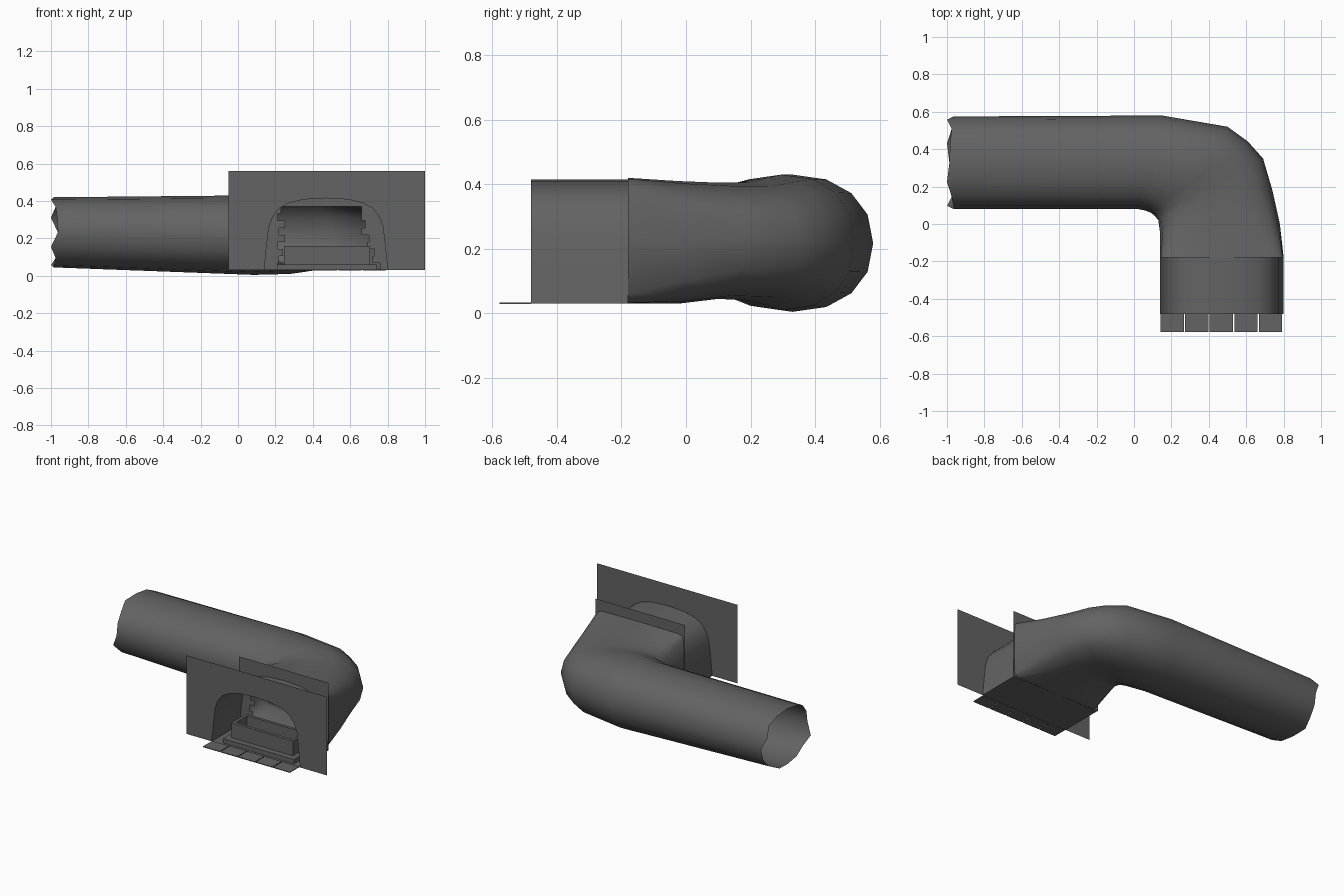
import bpy, bmesh, math

if "Cube" in bpy.data.objects:
    bpy.data.objects.remove(bpy.data.objects["Cube"])

grey = bpy.data.materials.new("dark_grey")
grey.diffuse_color = (0.125, 0.125, 0.125, 1)
grey.use_nodes = True
grey.node_tree.nodes["Principled BSDF"].inputs["Base Color"].default_value = grey.diffuse_color


def make(name, verts, faces, smooth=False):
    me = bpy.data.meshes.new(name)
    me.from_pydata(verts, [], faces)
    me.materials.append(grey)
    bm = bmesh.new()
    bm.from_mesh(me)
    bmesh.ops.recalc_face_normals(bm, faces=bm.faces)
    bm.to_mesh(me)
    bm.free()
    ob = bpy.data.objects.new(name, me)
    bpy.context.collection.objects.link(ob)
    if smooth:
        bpy.context.view_layer.objects.active = ob
        ob.select_set(True)
        bpy.ops.object.shade_smooth_by_angle(angle=math.radians(40))
        ob.select_set(False)
    return ob


def quads(name, rects):
    """Upright rectangles (x0, x1, z0, z1, y)."""
    v, f = [], []
    for x0, x1, z0, z1, y in rects:
        n = len(v)
        v += [(x0, y, z0), (x1, y, z0), (x1, y, z1), (x0, y, z1)]
        f.append((n, n + 1, n + 2, n + 3))
    return make(name, v, f)


def boxes(name, items):
    v, f = [], []
    for x0, x1, y0, y1, z0, z1 in items:
        n = len(v)
        v += [(x, y, z) for x in (x0, x1) for y in (y0, y1) for z in (z0, z1)]
        f += [tuple(n + i for i in q) for q in
              ((0, 1, 3, 2), (4, 6, 7, 5), (0, 4, 5, 1), (2, 3, 7, 6), (0, 2, 6, 4), (1, 5, 7, 3))]
    return make(name, v, f)


# curved tunnel tube: inner side point, outer side point, low z, high z, squareness
stations = [
    (-0.98, 0.08, -0.96, 0.575, 0.045, 0.42, 2.2),
    (0.02, 0.08, 0.15, 0.58, 0.005, 0.43, 2.2),
    (0.06, 0.072, 0.50, 0.52, 0.01, 0.43, 2.3),
    (0.09, 0.06, 0.61, 0.44, 0.025, 0.42, 2.4),
    (0.11, 0.045, 0.69, 0.35, 0.04, 0.405, 2.5),
    (0.13, 0.02, 0.74, 0.18, 0.045, 0.405, 2.8),
    (0.14, -0.05, 0.78, 0.0, 0.03, 0.41, 4.0),
    (0.14, -0.18, 0.80, -0.18, 0.03, 0.42, 12.0),
]
N = 16
verts, faces = [], []
for s, (ix, iy, ox, oy, z0, z1, e) in enumerate(stations):
    for k in range(N):
        a = 2 * math.pi * k / N
        c, d = math.cos(a), math.sin(a)
        u = math.copysign(abs(c) ** (2 / e), c) * 0.5 + 0.5
        w = math.copysign(abs(d) ** (2 / e), d) * 0.5 + 0.5
        x = ix + (ox - ix) * u
        if s == 0:  # ragged open end
            x = -1.0 if k % 4 == 1 else -0.975 + 0.012 * math.cos(2 * a)
        verts.append((x, iy + (oy - iy) * u, z0 + (z1 - z0) * w))
for s in range(len(stations) - 1):
    for k in range(N):
        j = (k + 1) % N
        faces.append((s * N + k, s * N + j, (s + 1) * N + j, (s + 1) * N + k))
make("tunnel_tube", verts, faces, True)

# arched entrance profile
half = [(0.33, 0.03), (0.318, 0.15), (0.305, 0.26), (0.285, 0.315),
        (0.25, 0.36), (0.20, 0.388), (0.12, 0.408)]
CX = 0.47
arch = [(CX - x, z) for x, z in half] + [(CX, 0.415)] + [(CX + x, z) for x, z in half[::-1]]
n = len(arch)
make("entrance_arch", [(x, y, z) for y in (-0.48, -0.18) for x, z in arch],
     [(i, i + 1, n + i + 1, n + i) for i in range(n - 1)], True)

# front wall with the arch cut out
outline = [(-0.05, 0.03)] + arch + [(1.0, 0.03), (1.0, 0.56), (-0.05, 0.56)]
make("front_wall", [(x, -0.48, z) for x, z in outline], [tuple(range(len(outline)))])

# inner wall with a stepped opening
lefts = [0.21, 0.22, 0.24, 0.215, 0.25, 0.22, 0.25, 0.21, 0.23]
rights = [0.76, 0.72, 0.73, 0.69, 0.70, 0.66, 0.68, 0.66, 0.66]
dz = 0.34 / len(lefts)
steps = []
for i, (l, r) in enumerate(zip(lefts, rights)):
    z = 0.03 + i * dz
    steps += [(0.135, l, z, z + dz, -0.182), (r, 0.805, z, z + dz, -0.182)]
quads("inner_wall", steps + [(0.135, 0.805, 0.37, 0.488, -0.182)])

# floor and five doorstep slabs
make("floor", [(0.14, -0.48, 0.03), (0.80, -0.48, 0.03), (0.80, -0.18, 0.03), (0.14, -0.18, 0.03)],
     [(0, 1, 2, 3)])
w = 0.655 / 5
boxes("doorstep_slabs", [(0.143 + i * w, 0.143 + (i + 1) * w - 0.006, -0.578, -0.48, 0.029, 0.034)
                         for i in range(5)])

# open tray on a low base
boxes("tray_base", [(0.21, 0.74, -0.46, -0.23, 0.03, 0.06)])
t = 0.02
boxes("tray", [(0.245, 0.705, -0.42, -0.42 + t, 0.06, 0.16),
               (0.245, 0.705, -0.26 - t, -0.26, 0.06, 0.16),
               (0.245, 0.245 + t, -0.42 + t, -0.26 - t, 0.06, 0.16),
               (0.705 - t, 0.705, -0.42 + t, -0.26 - t, 0.06, 0.16)])
